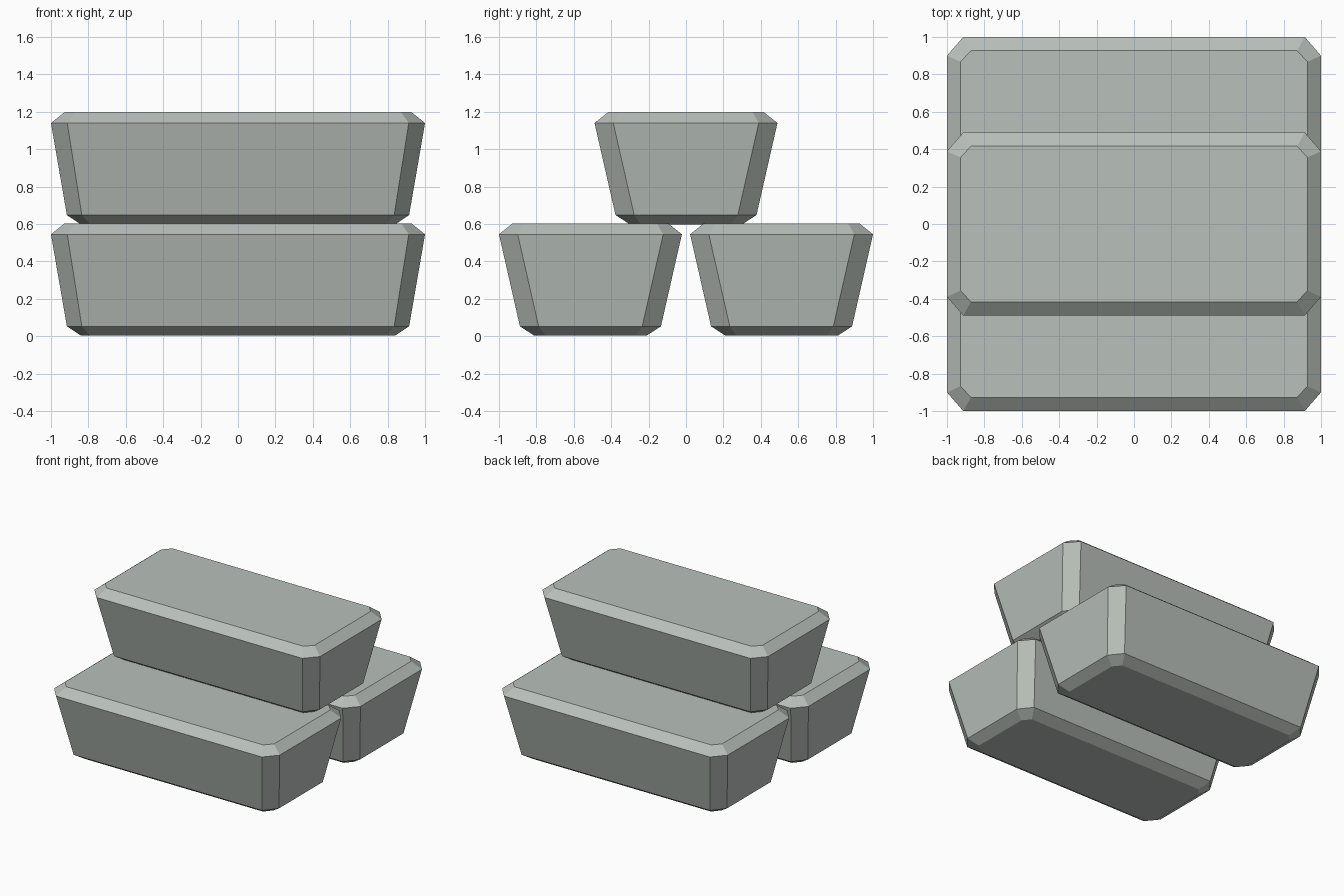
import bpy, bmesh

if "Cube" in bpy.data.objects:
    bpy.data.objects.remove(bpy.data.objects["Cube"])

metal = bpy.data.materials.new("pale_grey_metal")
metal.diffuse_color = (0.48, 0.525, 0.49, 1)
metal.use_nodes = True
metal.node_tree.nodes["Principled BSDF"].inputs["Base Color"].default_value = metal.diffuse_color

# Height, half length, half width, corner cut in x, corner cut in y
LEVELS = [
    (0.00, 0.84, 0.30, 0.05, 0.06),
    (0.05, 0.915, 0.377, 0.08, 0.10),
    (0.542, 1.00, 0.489, 0.087, 0.10),
    (0.60, 0.927, 0.416, 0.055, 0.06),
]


def octagon(hx, hy, cx, cy):
    return [(hx, -hy + cy), (hx, hy - cy), (hx - cx, hy), (-hx + cx, hy),
            (-hx, hy - cy), (-hx, -hy + cy), (-hx + cx, -hy), (hx - cx, -hy)]


def ingot(name, y, z):
    bm = bmesh.new()
    rings = [[bm.verts.new((px, py, h)) for px, py in octagon(hx, hy, cx, cy)]
             for h, hx, hy, cx, cy in LEVELS]
    # Sloped sides and bevel bands
    for a, b in zip(rings, rings[1:]):
        for i in range(8):
            j = (i + 1) % 8
            bm.faces.new((a[i], a[j], b[j], b[i]))
    # Flat bottom and top
    bm.faces.new(rings[0][::-1])
    bm.faces.new(rings[-1])
    bmesh.ops.recalc_face_normals(bm, faces=bm.faces)
    mesh = bpy.data.meshes.new(name)
    bm.to_mesh(mesh)
    bm.free()
    mesh.materials.append(metal)
    obj = bpy.data.objects.new(name, mesh)
    obj.location = (0, y, z)
    bpy.context.collection.objects.link(obj)


# Two bars side by side, one resting across the gap
ingot("front_bar", -0.511, 0.003)
ingot("back_bar", 0.511, 0.003)
ingot("top_bar", 0, 0.598)
